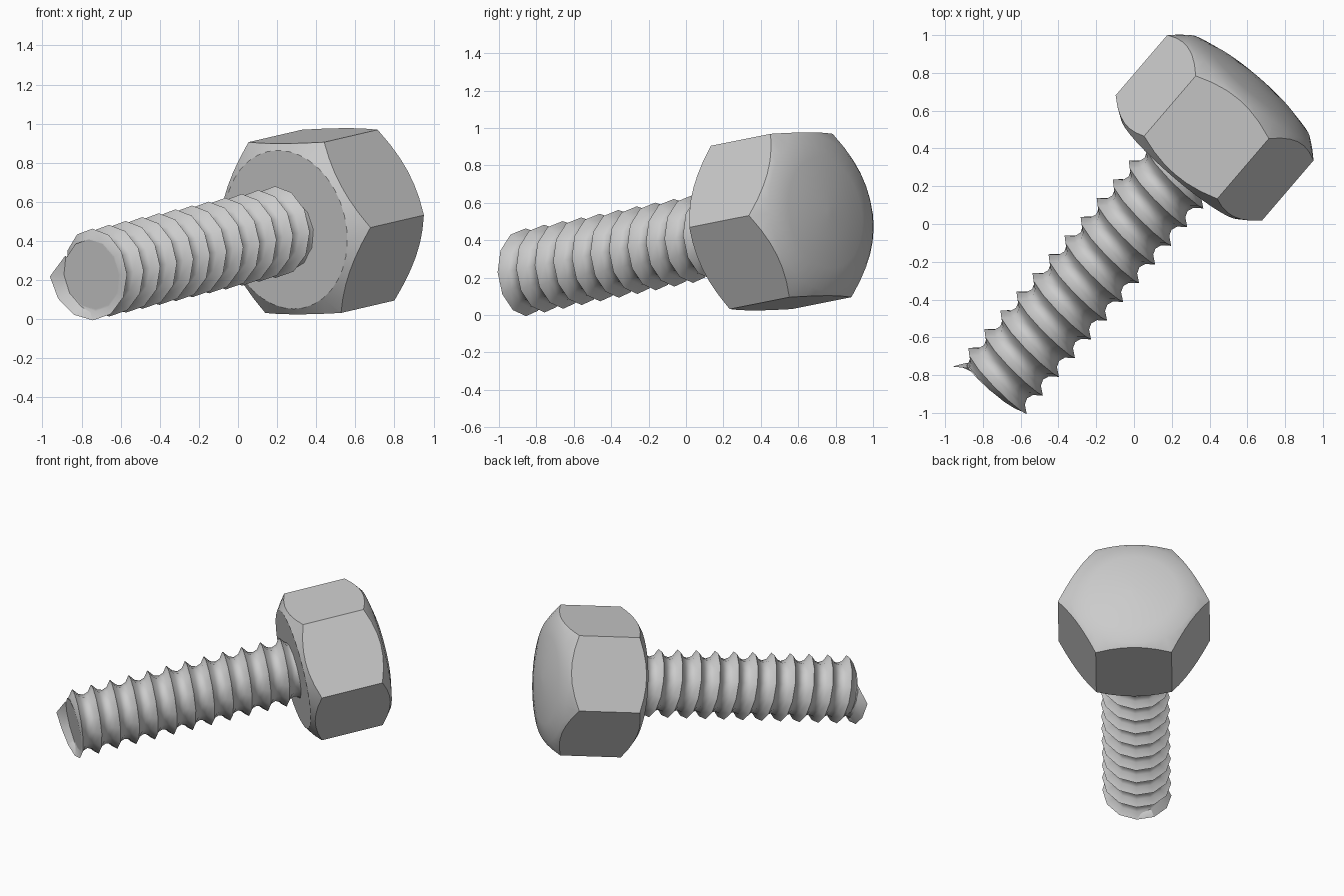
import bpy, bmesh, math
from mathutils import Matrix, Vector

if "Cube" in bpy.data.objects:
    bpy.data.objects.remove(bpy.data.objects["Cube"])

# Bolt frame: local Z runs along the shaft towards the head
AZ, EL = math.radians(49.4), math.radians(8.6)
axis = Vector((math.cos(AZ) * math.cos(EL), math.sin(AZ) * math.cos(EL), math.sin(EL)))
side = Vector((math.sin(AZ), -math.cos(AZ), 0))
down = axis.cross(side)
FRAME = Matrix.Translation((-0.006, 0.004, 0.40)) @ Matrix((side, down, axis)).transposed().to_4x4()


def make(name, verts, faces):
    bm = bmesh.new()
    vs = [bm.verts.new(v) for v in verts]
    for f in faces:
        bm.faces.new([vs[i] for i in f])
    bmesh.ops.remove_doubles(bm, verts=bm.verts, dist=1e-5)
    bmesh.ops.recalc_face_normals(bm, faces=bm.faces)
    me = bpy.data.meshes.new(name)
    bm.to_mesh(me)
    bm.free()
    ob = bpy.data.objects.new(name, me)
    bpy.context.collection.objects.link(ob)
    ob.matrix_world = FRAME
    return ob


def lathe(name, profile, n):
    # closed solid of revolution from (radius, height) points
    verts = [(r * math.cos(2 * math.pi * i / n), r * math.sin(2 * math.pi * i / n), z)
             for r, z in profile for i in range(n)]
    faces = [(k * n + i, k * n + (i + 1) % n, (k + 1) * n + (i + 1) % n, (k + 1) * n + i)
             for k in range(len(profile) - 1) for i in range(n)]
    last = (len(profile) - 1) * n
    faces += [tuple(range(n)), tuple(range(last, last + n))]
    return make(name, verts, faces)


def smooth(ob, angle):
    bpy.ops.object.select_all(action='DESELECT')
    ob.select_set(True)
    bpy.context.view_layer.objects.active = ob
    bpy.ops.object.shade_smooth_by_angle(angle=math.radians(angle))


# Head: hexagonal prism trimmed by a chamfered, domed round body
head = lathe("head", [(0.51, 0.2), (0.51, 1.2)], 6)
trim = lathe("head_trim", [(0.41, 0.39), (0.61, 0.53), (0.61, 0.805), (0.42, 0.957),
                           (0.30, 0.987), (0.15, 1.009), (0.02, 1.017)], 36)
mod = head.modifiers.new("trim", 'BOOLEAN')
mod.operation, mod.object, mod.solver = 'INTERSECT', trim, 'EXACT'
bpy.context.view_layer.objects.active = head
bpy.ops.object.modifier_apply(modifier=mod.name)
bpy.data.objects.remove(trim)
smooth(head, 25)

# Shaft core with flat tip
TIP, TOP = -1.15, 0.44
smooth(lathe("shaft_core", [(0.183, TIP), (0.17, TIP + 0.05), (0.17, TOP)], 12), 40)

# Left-handed helical thread: one profile swept upwards, its start hangs past the tip
PITCH, SEG = 0.132, 12
profile = [(-0.5, 0.178), (-0.25, 0.19), (0, 0.232), (0.25, 0.19), (0.5, 0.178)]
first, count, n = 5, 13 * SEG, len(profile)
verts, faces = [], []
for j in range(count):
    step = first + j
    th = -2 * math.pi * step / SEG
    for off, r in profile:
        a = -1.278 + PITCH * (step / SEG + off)
        if j == 0:                      # thread start tapers into the tip
            a, r = max(a, TIP), min(r, 0.195)
        low = -1.25 if off == 0 else TIP
        a = min(max(a, low), TOP)
        verts.append((r * math.cos(th), r * math.sin(th), a))
for j in range(count - 1):
    for k in range(n - 1):
        p = j * n + k
        faces.append((p, p + 1, p + n + 1, p + n))
thread = make("thread", verts, faces)
smooth(thread, 45)
